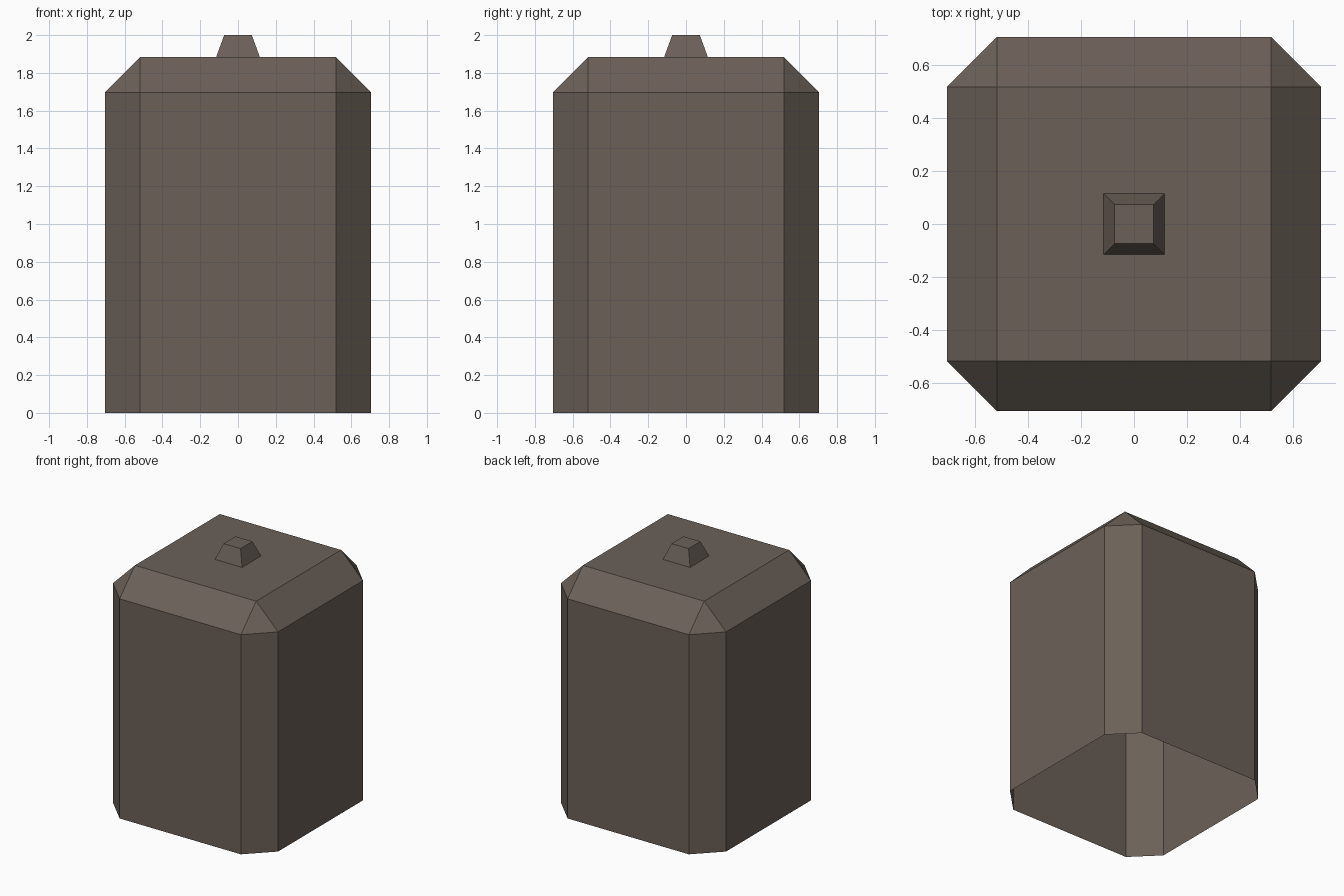
import bpy, bmesh
from mathutils import Matrix

if "Cube" in bpy.data.objects:
    bpy.data.objects.remove(bpy.data.objects["Cube"])

HALF = 0.705      # half width of the body
TOP = 1.883       # height of the lid surface
CHAMFER = 0.187   # width of the cut edges

brown = bpy.data.materials.new("grey brown")
brown.diffuse_color = (0.147, 0.118, 0.098, 1)
brown.use_nodes = True
brown.node_tree.nodes["Principled BSDF"].inputs["Base Color"].default_value = brown.diffuse_color


def finish(bm, name):
    bmesh.ops.recalc_face_normals(bm, faces=bm.faces)
    mesh = bpy.data.meshes.new(name)
    bm.to_mesh(mesh)
    bm.free()
    mesh.materials.append(brown)
    obj = bpy.data.objects.new(name, mesh)
    bpy.context.collection.objects.link(obj)
    return obj


def box(half, z0, z1):
    bm = bmesh.new()
    size = Matrix.Diagonal((2 * half, 2 * half, z1 - z0, 1))
    bmesh.ops.create_cube(bm, size=1, matrix=Matrix.Translation((0, 0, (z0 + z1) / 2)) @ size)
    return bm


# Body: hollow box, chamfered on the upright and top edges, open underneath
bm = box(HALF, 0, TOP)
edges = [e for e in bm.edges if max(v.co.z for v in e.verts) > 0.01]
bmesh.ops.bevel(bm, geom=edges, offset=CHAMFER, offset_type='OFFSET',
                segments=1, profile=0.5, affect='EDGES')
bmesh.ops.recalc_face_normals(bm, faces=bm.faces)
floor = [f for f in bm.faces if all(v.co.z < 0.01 for v in f.verts)]
bmesh.ops.delete(bm, geom=floor, context='FACES')
finish(bm, "body")

# Knob: small tapered block on the lid, open where it meets the body
bm = box(0.116, TOP, 2.0)
for v in bm.verts:
    if v.co.z > 1.95:
        v.co.x *= 0.63
        v.co.y *= 0.63
base = [f for f in bm.faces if all(v.co.z < 1.9 for v in f.verts)]
bmesh.ops.delete(bm, geom=base, context='FACES')
finish(bm, "knob")
